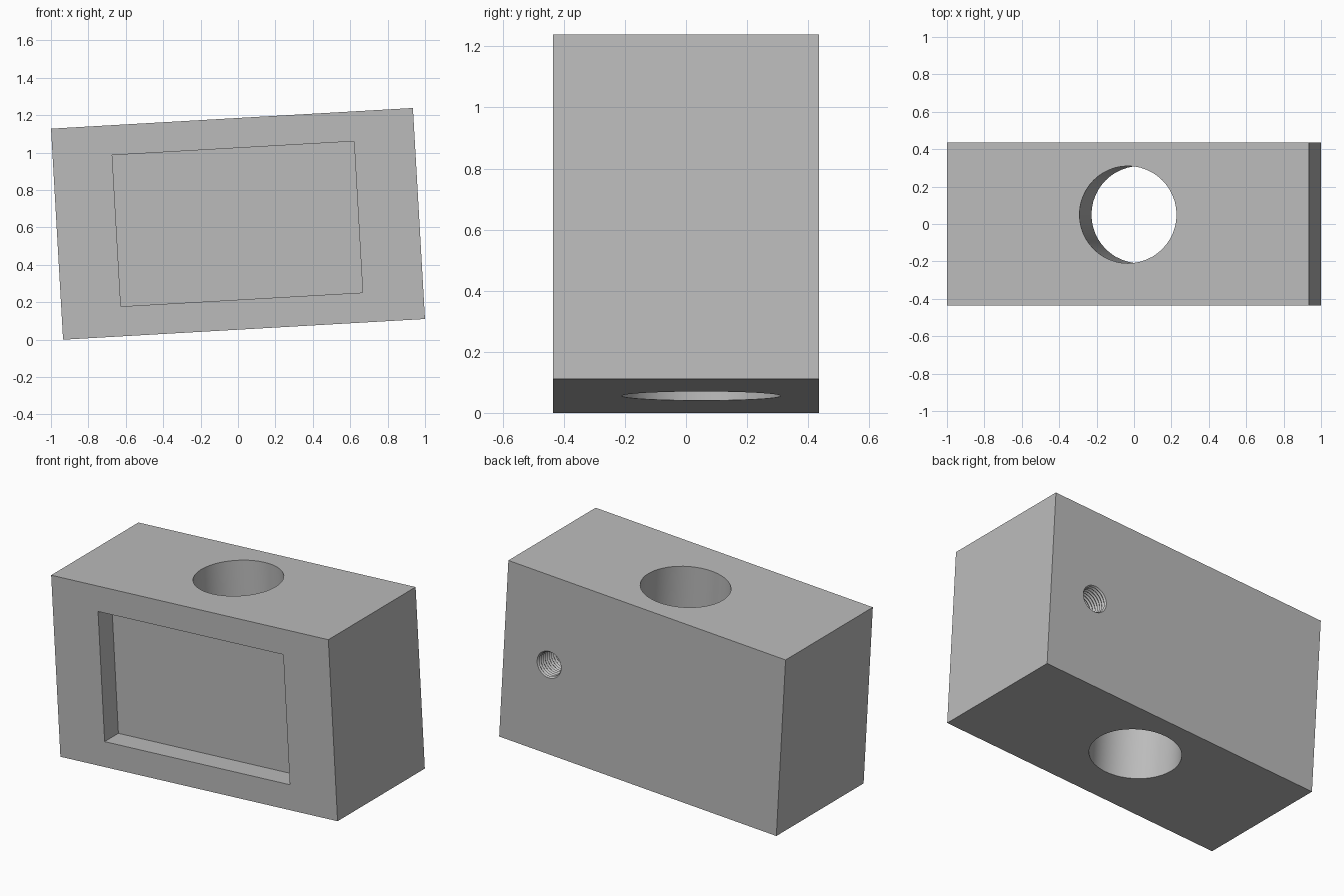
import bpy
import bmesh
from math import radians
from mathutils import Matrix, Vector

cube = bpy.data.objects.get("Cube")
if cube:
    bpy.data.objects.remove(cube, do_unlink=True)

WIDTH, DEPTH, HEIGHT = 1.938, 0.87, 1.13
TILT = radians(-3.27)

grey = bpy.data.materials.new("plain_grey")
grey.use_nodes = True
colour = (0.5, 0.5, 0.5, 1)
grey.diffuse_color = colour
grey.node_tree.nodes["Principled BSDF"].inputs["Base Color"].default_value = colour


def add_object(name, bm):
    bmesh.ops.recalc_face_normals(bm, faces=bm.faces)
    mesh = bpy.data.meshes.new(name)
    bm.to_mesh(mesh)
    bm.free()
    mesh.materials.append(grey)
    obj = bpy.data.objects.new(name, mesh)
    bpy.context.collection.objects.link(obj)
    return obj


def box(name, size, centre=(0, 0, 0)):
    bm = bmesh.new()
    bmesh.ops.create_cube(bm, size=1, matrix=Matrix.Translation(centre) @ Matrix.Diagonal((*size, 1)))
    return add_object(name, bm)


def lathe(name, profile, segments, matrix):
    """Spin (radius, z) points around z into a closed solid."""
    bm = bmesh.new()
    verts = [bm.verts.new((r, 0, z)) for r, z in profile]
    edges = [bm.edges.new(pair) for pair in zip(verts, verts[1:])]
    bmesh.ops.spin(bm, geom=verts + edges, cent=(0, 0, 0), axis=(0, 0, 1),
                   angle=radians(360), steps=segments)
    bmesh.ops.remove_doubles(bm, verts=bm.verts, dist=1e-5)
    bmesh.ops.holes_fill(bm, edges=[e for e in bm.edges if e.is_boundary], sides=0)
    bm.transform(matrix)
    return add_object(name, bm)


block = box("block", (WIDTH, DEPTH, HEIGHT))

# Shallow rectangular pocket in the front
pocket_depth = 0.137
pocket = box("pocket_cutter", (1.295, 2 * pocket_depth, 0.81), (-0.003, -DEPTH / 2, 0))

# Large bore straight through from top to bottom
bore = lathe("bore_cutter", [(0.26, -HEIGHT), (0.26, HEIGHT)], 48,
             Matrix.Translation((0, 0.05, 0)))

# Small threaded blind hole in the back
pitch, turns = 0.02, 22
thread = [(0.084 - 0.008 * (i % 2), i * pitch / 2) for i in range(2 * turns + 1)]
thread.append((0.084, turns * pitch + 0.1))
screw_hole = lathe("screw_hole_cutter", thread, 32,
                   Matrix.Translation((0.652, DEPTH / 2 - turns * pitch, 0))
                   @ Matrix.Rotation(radians(-90), 4, 'X'))

# Cut the openings, then drop the cutters
bpy.context.view_layer.objects.active = block
block.select_set(True)
for cutter in (pocket, bore, screw_hole):
    cutter.hide_render = True
    cut = block.modifiers.new(cutter.name, 'BOOLEAN')
    cut.operation = 'DIFFERENCE'
    cut.solver = 'EXACT'
    cut.object = cutter
    bpy.ops.object.modifier_apply(modifier=cut.name)
    bpy.data.objects.remove(cutter, do_unlink=True)

bpy.ops.object.shade_smooth_by_angle(angle=radians(30))

# Tilt the finished block and stand it on the ground
tilt = Matrix.Rotation(TILT, 4, 'Y')
block.data.transform(tilt)
lowest = min(v.co.z for v in block.data.vertices)
block.data.transform(Matrix.Translation(Vector((0, 0, -lowest))))
